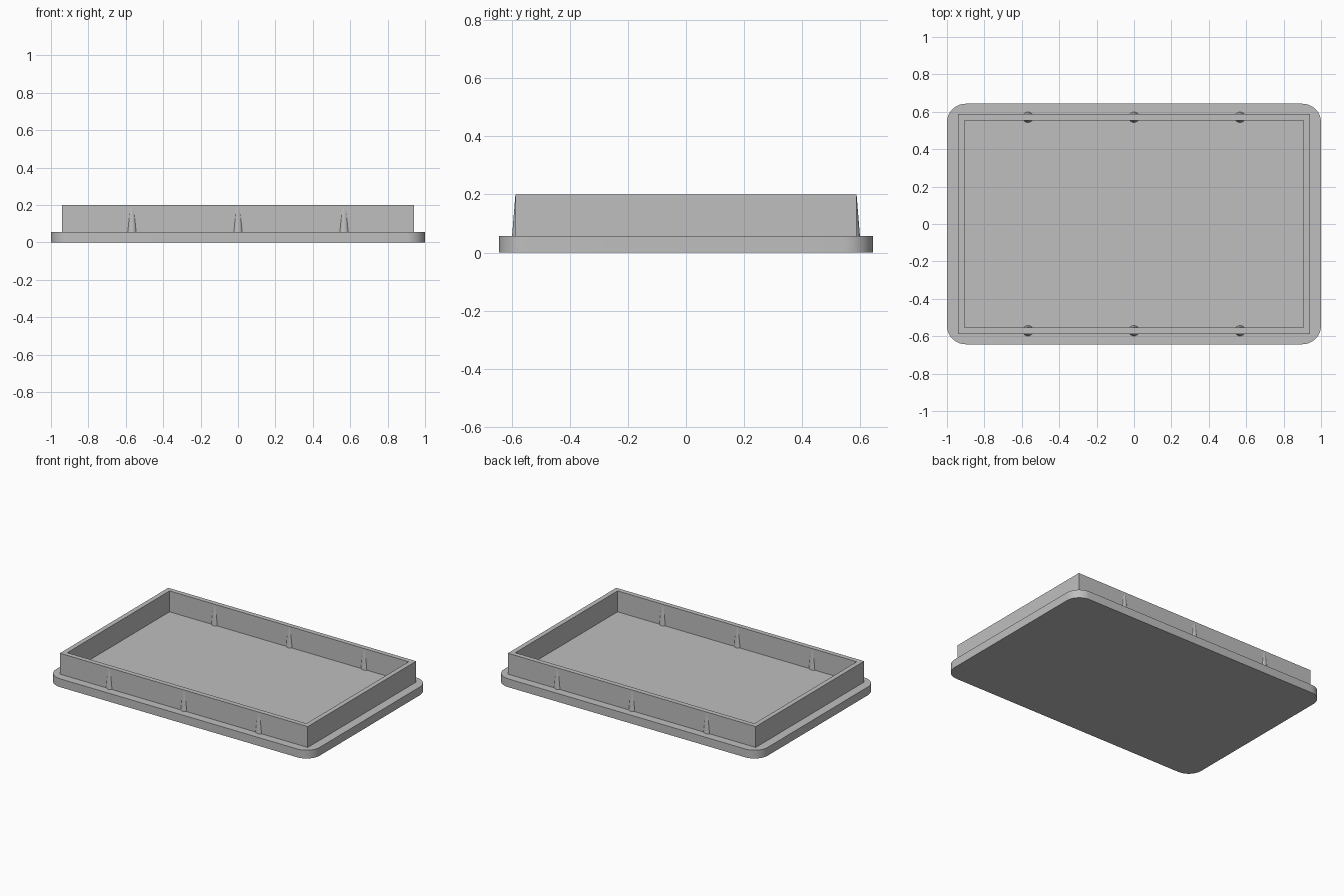
import bpy, bmesh

cube = bpy.data.objects.get("Cube")
if cube:
    bpy.data.objects.remove(cube, do_unlink=True)

GREY = (0.52, 0.52, 0.52, 1)
grey = bpy.data.materials.new("plain grey")
grey.use_nodes = True
grey.diffuse_color = GREY
grey.node_tree.nodes["Principled BSDF"].inputs["Base Color"].default_value = GREY

PLATE_TOP, WALL_TOP = 0.057, 0.2
WALL_X, WALL_Y, THICK = 0.94, 0.587, 0.033


def finish(name, bm):
    bmesh.ops.recalc_face_normals(bm, faces=bm.faces)
    mesh = bpy.data.meshes.new(name)
    bm.to_mesh(mesh)
    bm.free()
    mesh.materials.append(grey)
    obj = bpy.data.objects.new(name, mesh)
    bpy.context.collection.objects.link(obj)
    bpy.ops.object.select_all(action='DESELECT')
    obj.select_set(True)
    bpy.context.view_layer.objects.active = obj
    bpy.ops.object.shade_smooth_by_angle()
    return obj


def rectangle(bm, x, y, z):
    corners = [(-x, -y), (x, -y), (x, y), (-x, y)]
    return [bm.verts.new((cx, cy, z)) for cx, cy in corners]


def extrude_up(bm, faces, height):
    new = bmesh.ops.extrude_face_region(bm, geom=faces, use_keep_orig=True)["geom"]
    verts = [v for v in new if isinstance(v, bmesh.types.BMVert)]
    bmesh.ops.translate(bm, verts=verts, vec=(0, 0, height))


# Base plate with rounded upright corners
bm = bmesh.new()
face = bm.faces.new(rectangle(bm, 1.0, 0.643, 0))
extrude_up(bm, [face], PLATE_TOP)
upright = [e for e in bm.edges if abs(e.verts[0].co.z - e.verts[1].co.z) > 0.01]
bmesh.ops.bevel(bm, geom=upright, offset=0.1, segments=12, profile=0.5, affect='EDGES')
finish("base_plate", bm)

# Rectangular rim wall, open in the middle
bm = bmesh.new()
outer = rectangle(bm, WALL_X, WALL_Y, PLATE_TOP)
inner = rectangle(bm, WALL_X - THICK, WALL_Y - THICK, PLATE_TOP)
ring = []
for i in range(4):
    j = (i + 1) % 4
    ring.append(bm.faces.new((outer[i], outer[j], inner[j], inner[i])))
extrude_up(bm, ring, WALL_TOP - PLATE_TOP)
# Merge the mitred top and bottom into clean edges
finish("rim_wall", bm)

# Tapered round ribs set into the two long walls
height = WALL_TOP - PLATE_TOP - 0.001
for side, y in (("front", -1), ("back", 1)):
    for place, x in (("right", -0.567), ("middle", 0), ("left", 0.567)):
        bm = bmesh.new()
        bmesh.ops.create_cone(bm, cap_ends=True, segments=32, radius1=0.028,
                              radius2=0.0165, depth=height)
        rib = finish(f"{side}_{place}_rib", bm)
        rib.location = (x, y * (WALL_Y - THICK / 2), PLATE_TOP + height / 2)
